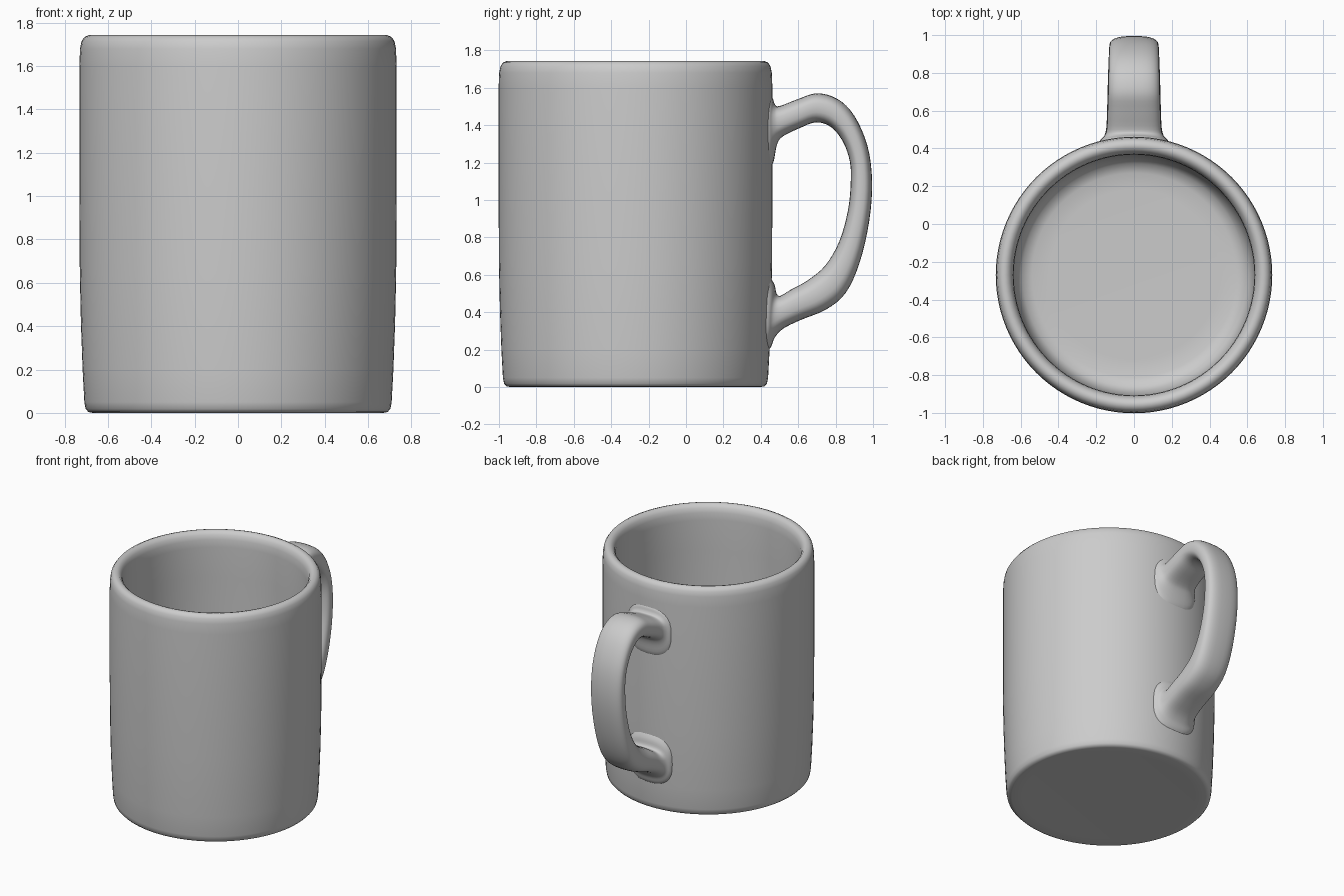
import bpy, bmesh, math
from mathutils import Vector

CY, R = -0.27, 0.73  # body axis and outer radius


def finish(bm, name):
    bmesh.ops.recalc_face_normals(bm, faces=bm.faces)
    me = bpy.data.meshes.new(name)
    bm.to_mesh(me)
    bm.free()
    ob = bpy.data.objects.new(name, me)
    bpy.context.collection.objects.link(ob)
    for p in me.polygons:
        p.use_smooth = True
    return ob


def bridge(bm, a, b):
    n = len(a)
    for i in range(n):
        bm.faces.new((a[i], a[(i + 1) % n], b[(i + 1) % n], b[i]))


def spline(pts, steps):
    # Catmull-Rom through rows of numbers
    out = []
    P = [Vector(p) for p in pts]
    for i in range(len(P) - 1):
        a, b, c, d = P[max(i - 1, 0)], P[i], P[i + 1], P[min(i + 2, len(P) - 1)]
        for k in range(steps):
            t = k / steps
            out.append(0.5 * (2 * b + (c - a) * t + (2 * a - 5 * b + 4 * c - d) * t * t
                              + (3 * b - a - 3 * c + d) * t ** 3))
    return out + [P[-1]]


# Mug body: lathed profile (radius, height), underside to inner floor
profile = [(0.60, 0.003), (0.67, 0.0), (0.69, 0.004), (0.703, 0.018), (0.709, 0.05),
           (0.717, 0.2), (0.725, 0.42), (0.73, 0.65), (0.732, 1.0), (0.732, 1.6),
           (0.729, 1.68), (0.722, 1.715), (0.708, 1.735), (0.688, 1.743),
           (0.668, 1.738), (0.65, 1.718), (0.64, 1.685), (0.637, 1.63), (0.641, 1.4),
           (0.641, 0.5), (0.636, 0.27), (0.62, 0.17), (0.59, 0.12), (0.54, 0.103), (0.45, 0.10)]
SEG = 96
bm = bmesh.new()
rings = [[bm.verts.new((r * math.cos(2 * math.pi * i / SEG), CY + r * math.sin(2 * math.pi * i / SEG), z))
          for i in range(SEG)] for r, z in profile]
for a, b in zip(rings, rings[1:]):
    bridge(bm, a, b)
bm.faces.new(rings[0])
bm.faces.new(rings[-1])
finish(bm, "mug_body")

# Handle: sections as outer (y, z), inner (y, z), half width, wall-hugging weight
sections = [
    (0.435, 1.57, 0.435, 1.16, 0.195, 1), (0.463, 1.545, 0.467, 1.20, 0.18, 1),
    (0.475, 1.512, 0.485, 1.29, 0.158, 0.8), (0.50, 1.502, 0.515, 1.338, 0.145, 0.3),
    (0.60, 1.54, 0.61, 1.385, 0.140, 0), (0.70, 1.57, 0.695, 1.415, 0.137, 0),
    (0.81, 1.54, 0.775, 1.39, 0.135, 0), (0.90, 1.45, 0.84, 1.31, 0.133, 0),
    (0.97, 1.29, 0.877, 1.20, 0.131, 0), (0.995, 1.10, 0.88, 1.08, 0.131, 0),
    (0.98, 0.89, 0.865, 0.94, 0.132, 0), (0.93, 0.67, 0.82, 0.78, 0.134, 0),
    (0.855, 0.505, 0.745, 0.65, 0.137, 0), (0.75, 0.415, 0.65, 0.57, 0.140, 0),
    (0.61, 0.357, 0.56, 0.52, 0.143, 0), (0.52, 0.312, 0.505, 0.488, 0.147, 0.3),
    (0.475, 0.265, 0.484, 0.50, 0.158, 0.8), (0.455, 0.215, 0.472, 0.55, 0.18, 1),
    (0.425, 0.18, 0.435, 0.61, 0.195, 1)]
N = 32
bm = bmesh.new()
rings = []
for oy, oz, iy, iz, w, hug in spline(sections, 4):
    outer, inner = Vector((0, oy, oz)), Vector((0, iy, iz))
    mid, half = (outer + inner) / 2, (outer - inner) / 2
    ring = []
    for i in range(N):
        t = 2 * math.pi * i / N
        c, s = math.cos(t), math.sin(t)
        x = w * math.copysign(abs(c) ** 0.72, c)
        co = mid + half * math.copysign(abs(s) ** 0.72, s)
        co.x = x
        co.y -= hug * (R - math.sqrt(R * R - x * x))
        ring.append(bm.verts.new(co))
    rings.append(ring)
for a, b in zip(rings, rings[1:]):
    bridge(bm, a, b)
bm.faces.new(rings[0])
bm.faces.new(rings[-1])
finish(bm, "handle")
